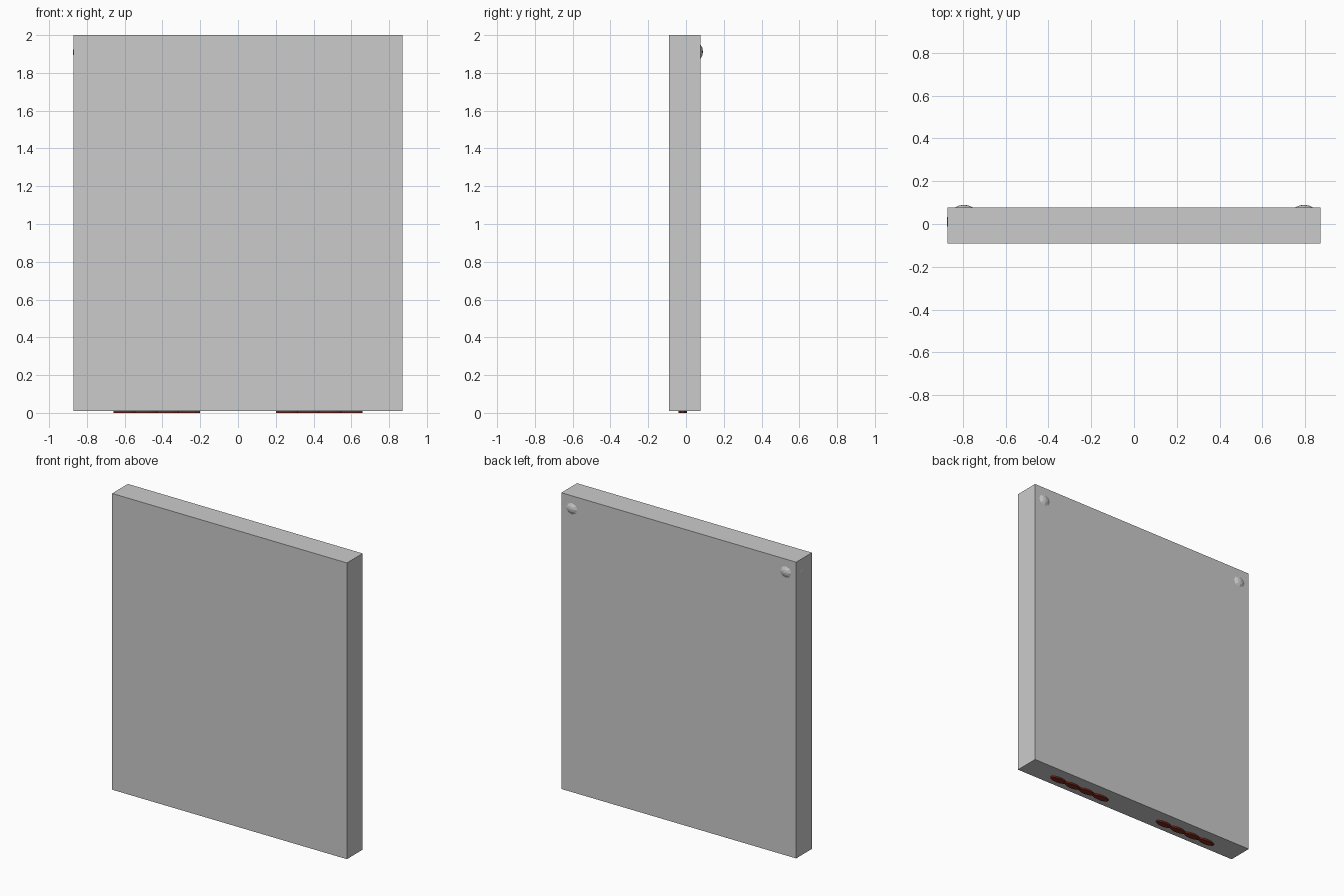
import bpy, bmesh, math
from mathutils import Matrix, Vector

if "Cube" in bpy.data.objects:
    bpy.data.objects.remove(bpy.data.objects["Cube"])


def finish(name, bm, material=None):
    bmesh.ops.recalc_face_normals(bm, faces=bm.faces)
    mesh = bpy.data.meshes.new(name)
    bm.to_mesh(mesh)
    bm.free()
    obj = bpy.data.objects.new(name, mesh)
    bpy.context.collection.objects.link(obj)
    if material:
        mesh.materials.append(material)
    return obj


def box(name, lo, hi):
    bm = bmesh.new()
    lo, hi = Vector(lo), Vector(hi)
    bmesh.ops.create_cube(bm, size=1, matrix=Matrix.Translation((lo + hi) / 2)
                          @ Matrix.Diagonal((hi - lo).to_4d()))
    return finish(name, bm)


def stud(name, location, rotation, rx, ry, height):
    # Low faceted dome: outer rim, inner ring and a centre point
    bm = bmesh.new()
    rings = []
    for scale, z in ((1.0, 0.0), (0.5, 0.72)):
        rings.append([bm.verts.new((rx * scale * math.cos(i * math.tau / 8),
                                    ry * scale * math.sin(i * math.tau / 8), z * height))
                      for i in range(8)])
    tip = bm.verts.new((0, 0, height))
    for i in range(8):
        j = (i + 1) % 8
        bm.faces.new((rings[0][i], rings[0][j], rings[1][j], rings[1][i]))
        bm.faces.new((rings[1][i], rings[1][j], tip))
    bm.faces.new(rings[0][::-1])
    obj = finish(name, bm)
    obj.location = location
    obj.rotation_euler = rotation
    return obj


def foot_strip(name, x0, x1, material):
    # Thin strip with four rounded lobes along its length
    bm = bmesh.new()
    shape = (0.008, 0.020, 0.023, 0.020)
    n = 16
    widths = [shape[i % 4] for i in range(n + 1)]
    upper = [(x0 + (x1 - x0) * i / n, -0.018 + w) for i, w in enumerate(widths)]
    lower = [(x, -0.036 - y) for x, y in reversed(upper)]
    face = bm.faces.new([bm.verts.new((x, y, 0)) for x, y in upper + lower])
    ext = bmesh.ops.extrude_face_region(bm, geom=[face])
    verts = [v for v in ext["geom"] if isinstance(v, bmesh.types.BMVert)]
    bmesh.ops.translate(bm, vec=(0, 0, 0.014), verts=verts)
    return finish(name, bm, material)


# Main slab
box("slab", (-0.872, -0.09, 0.011), (0.872, 0.077, 2.0))

red = bpy.data.materials.new("dark_red")
red.diffuse_color = (0.2, 0.02, 0.01, 1)
red.use_nodes = True
red.node_tree.nodes["Principled BSDF"].inputs["Base Color"].default_value = red.diffuse_color

# Rear studs and bottom strips, one per side
for side, label in ((-1, "left"), (1, "right")):
    stud("rear_stud_" + label, (side * 0.795, 0.076, 1.913),
         (-math.pi / 2, 0, 0), 0.045, 0.04, 0.014)
    a, b = sorted((side * 0.2, side * 0.66))
    foot_strip("foot_strip_" + label, a, b, red)

# Small button on the left edge
stud("side_button", (-0.8715, 0.01, 1.91), (0, -math.pi / 2, 0), 0.018, 0.03, 0.003)
